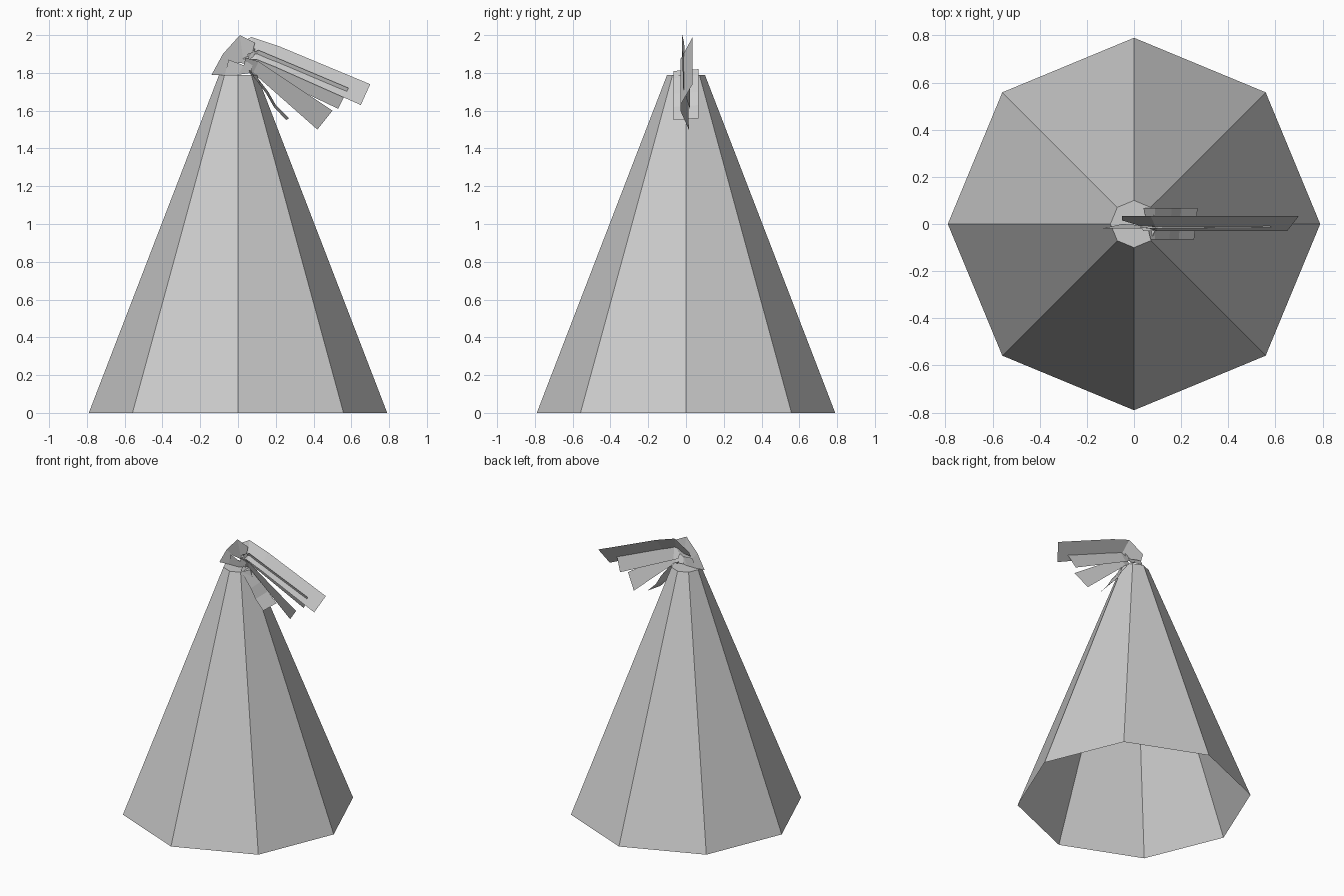
import bpy, math

def make(name, verts, faces):
    me = bpy.data.meshes.new(name)
    me.from_pydata(verts, [], faces)
    me.update()
    ob = bpy.data.objects.new(name, me)
    bpy.context.collection.objects.link(ob)
    return ob

def strip(name, upper, lower):
    """Flat ribbon between two edge rails."""
    n = len(upper)
    faces = [(i, i + 1, n + i + 1, n + i) for i in range(n - 1)]
    return make(name, upper + lower, faces)

# Eight-sided tapering body, open underneath with a capped neck
N = 8
ring = lambda r, z: [(r * math.cos(i * math.tau / N), r * math.sin(i * math.tau / N), z) for i in range(N)]
sides = [(i, (i + 1) % N, N + (i + 1) % N, N + i) for i in range(N)]
make("cone_body", ring(0.79, 0) + ring(0.1, 1.79), sides + [tuple(range(N, 2 * N))])

# Crest arching over the neck
strip("crest",
      [(-0.14, -0.02, 1.79), (-0.08, -0.02, 1.90), (0.01, -0.02, 2.0), (0.09, -0.01, 1.96)],
      [(-0.07, -0.01, 1.79), (-0.05, 0.0, 1.86), (0.03, -0.005, 1.85), (0.07, -0.005, 1.88)])
strip("crest_base",
      [(-0.05, -0.015, 1.87), (0.03, -0.02, 1.84), (0.09, -0.02, 1.93)],
      [(-0.07, -0.01, 1.79), (0.0, -0.01, 1.79), (0.07, -0.01, 1.80)])

# Ribbons fanning out to the right
strip("long_ribbon",
      [(-0.05, 0.035, 1.92), (0.07, 0.035, 1.99), (0.22, 0.035, 1.94), (0.70, 0.035, 1.74)],
      [(-0.05, 0.015, 1.88), (0.10, -0.03, 1.87), (0.20, -0.03, 1.83), (0.65, -0.03, 1.63)])
strip("second_ribbon",
      [(0.05, -0.02, 1.90), (0.11, -0.02, 1.92), (0.585, -0.015, 1.72)],
      [(0.05, 0.02, 1.84), (0.09, 0.02, 1.82), (0.53, 0.02, 1.61)])
strip("third_ribbon",
      [(0.04, -0.03, 1.88), (0.11, -0.03, 1.86), (0.50, -0.03, 1.60)],
      [(0.02, 0.0, 1.80), (0.08, 0.01, 1.80), (0.42, 0.015, 1.50)])
strip("hanging_ribbon",
      [(0.04, 0.067, 1.82), (0.09, 0.067, 1.79), (0.16, 0.067, 1.70), (0.20, 0.067, 1.63), (0.27, 0.067, 1.56)],
      [(0.07, -0.065, 1.81), (0.09, -0.065, 1.77), (0.15, -0.065, 1.69), (0.19, -0.065, 1.62), (0.255, -0.065, 1.55)])
